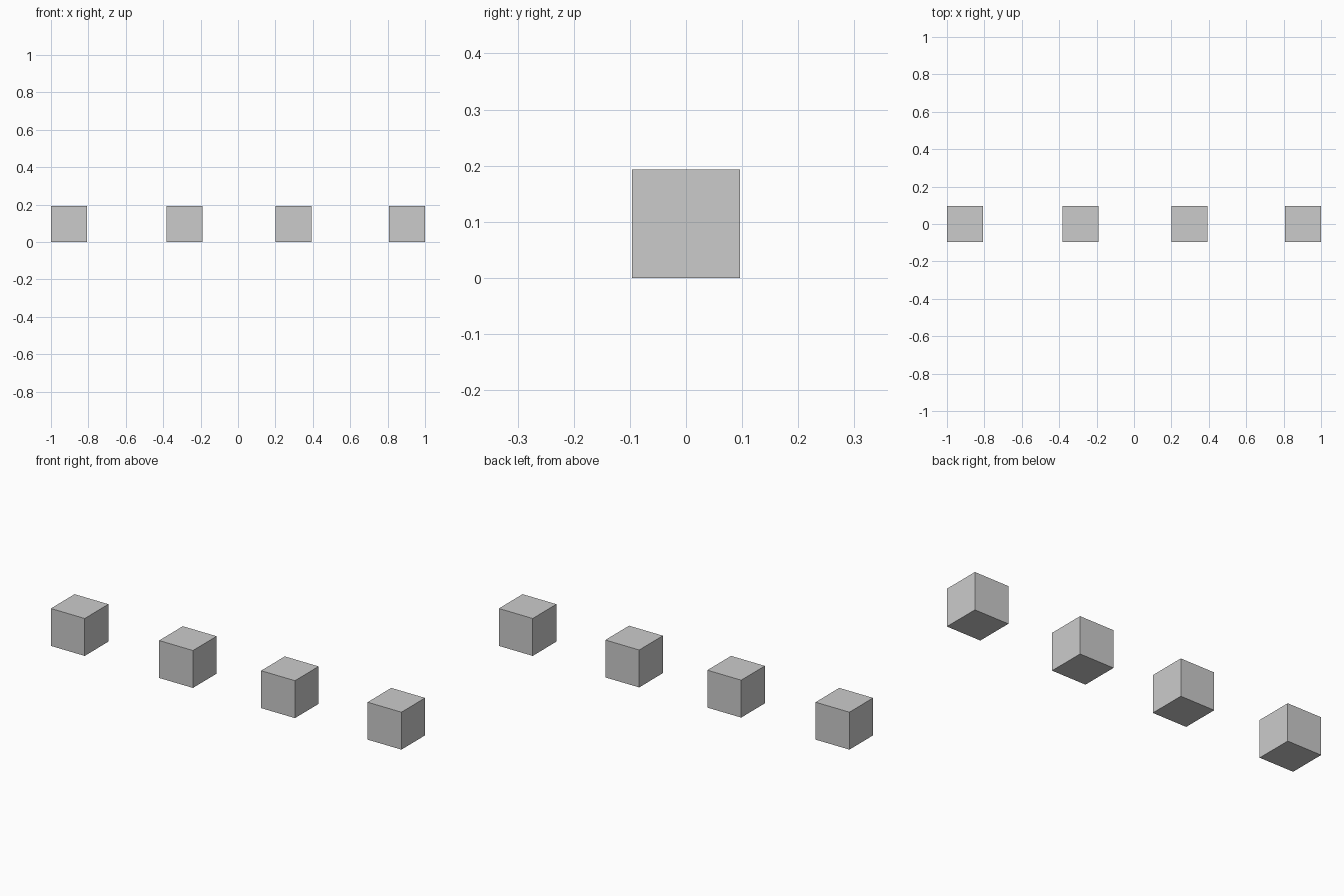
import bpy

if "Cube" in bpy.data.objects:
    bpy.data.objects.remove(bpy.data.objects["Cube"])

SIZE = 0.193

# Row of four identical cubes standing on the floor
for i, x in enumerate((-0.9035, -0.286, 0.296, 0.9035), start=1):
    bpy.ops.mesh.primitive_cube_add(size=SIZE, location=(x, 0, SIZE / 2))
    bpy.context.object.name = f"cube_{i}"
